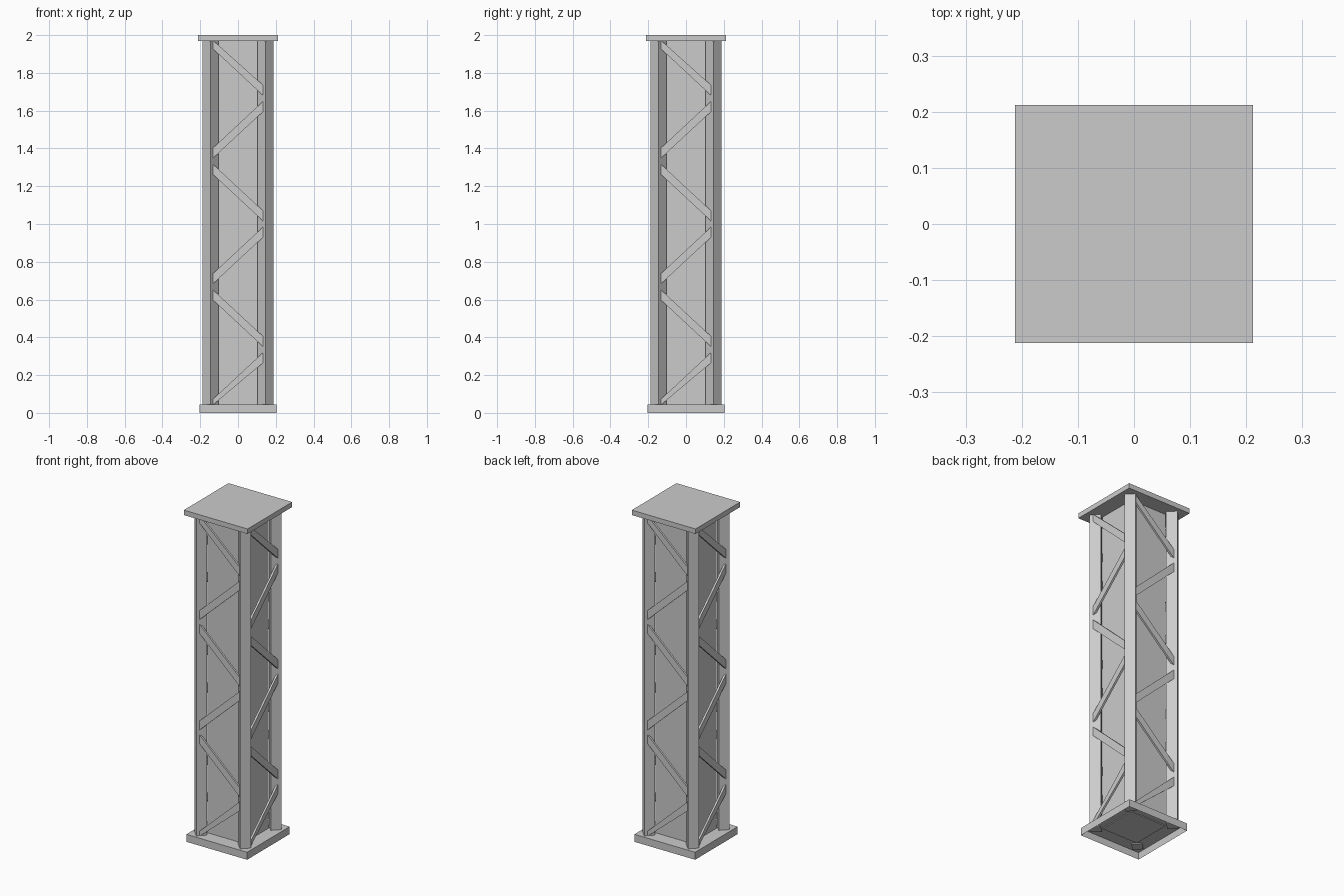
import bpy, bmesh, math
from mathutils import Matrix, Vector

cube = bpy.data.objects.get("Cube")
if cube:
    bpy.data.objects.remove(cube, do_unlink=True)

steel = bpy.data.materials.new("grey_steel")
steel.use_nodes = True
GREY = (0.6, 0.6, 0.6, 1)
steel.diffuse_color = GREY
steel.node_tree.nodes["Principled BSDF"].inputs["Base Color"].default_value = GREY

BASE_TOP, CAP_BOTTOM, HEIGHT = 0.045, 1.97, 2.0
POST_POS, POST_SIDE = 0.146, 0.06


def finish(name, bm):
    bmesh.ops.recalc_face_normals(bm, faces=bm.faces)
    mesh = bpy.data.meshes.new(name)
    bm.to_mesh(mesh)
    bm.free()
    mesh.materials.append(steel)
    obj = bpy.data.objects.new(name, mesh)
    bpy.context.collection.objects.link(obj)
    return obj


def add_box(bm, x, y, z0, z1, side, turn=0):
    m = (Matrix.Translation((x, y, (z0 + z1) / 2)) @ Matrix.Rotation(turn, 4, "Z")
         @ Matrix.Diagonal((side, side, z1 - z0, 1)))
    bmesh.ops.create_cube(bm, size=1, matrix=m)


# Top plate
bm = bmesh.new()
add_box(bm, 0, 0, CAP_BOTTOM, HEIGHT, 0.425)
finish("top_plate", bm)

# Base plate, hollow underneath
bm = bmesh.new()
add_box(bm, 0, 0, 0, BASE_TOP, 0.405)
bottom = min(bm.faces, key=lambda f: f.calc_center_median().z)
bmesh.ops.inset_region(bm, faces=[bottom], thickness=0.006)
for v in bottom.verts:
    v.co.z = BASE_TOP - 0.006
finish("base_plate", bm)

# Inner core
bm = bmesh.new()
add_box(bm, 0, 0, BASE_TOP - 0.011, CAP_BOTTOM + 0.01, 0.24)
finish("core", bm)

# Corner posts, turned diagonally
bm = bmesh.new()
for sx in (-1, 1):
    for sy in (-1, 1):
        add_box(bm, sx * POST_POS, sy * POST_POS, BASE_TOP - 0.011,
                CAP_BOTTOM + 0.01, POST_SIDE, math.pi / 4)
finish("corner_posts", bm)

# Zigzag braces on each of the four sides
RUN, RISE, HALF, PITCH = 0.133, 0.2475, 0.0275, 0.665
FRONT, BACK = -0.175, -0.163


def add_brace(bm, z_left, z_right, turn):
    rot = Matrix.Rotation(turn, 4, "Z")
    ends = ((-RUN, z_left, -HALF), (RUN, z_right, -HALF),
            (RUN, z_right, HALF), (-RUN, z_left, HALF))
    rings = []
    for y in (FRONT, BACK):
        pts = [(x, y, min(max(z + h, BASE_TOP - 0.003), CAP_BOTTOM + 0.003)) for x, z, h in ends]
        rings.append([bm.verts.new(rot @ Vector(p)) for p in pts])
    front, back = rings
    bm.faces.new(front)
    bm.faces.new(back[::-1])
    for i in range(4):
        j = (i + 1) % 4
        bm.faces.new((front[i], back[i], back[j], front[j]))


for side, name in enumerate(("front", "left", "back", "right")):
    bm = bmesh.new()
    for k in range(3):
        z = 0.045 + k * PITCH
        add_brace(bm, z, z + RISE, side * math.pi / 2)
        add_brace(bm, z + 0.58, z + 0.58 - RISE, side * math.pi / 2)
    finish(name + "_braces", bm)
